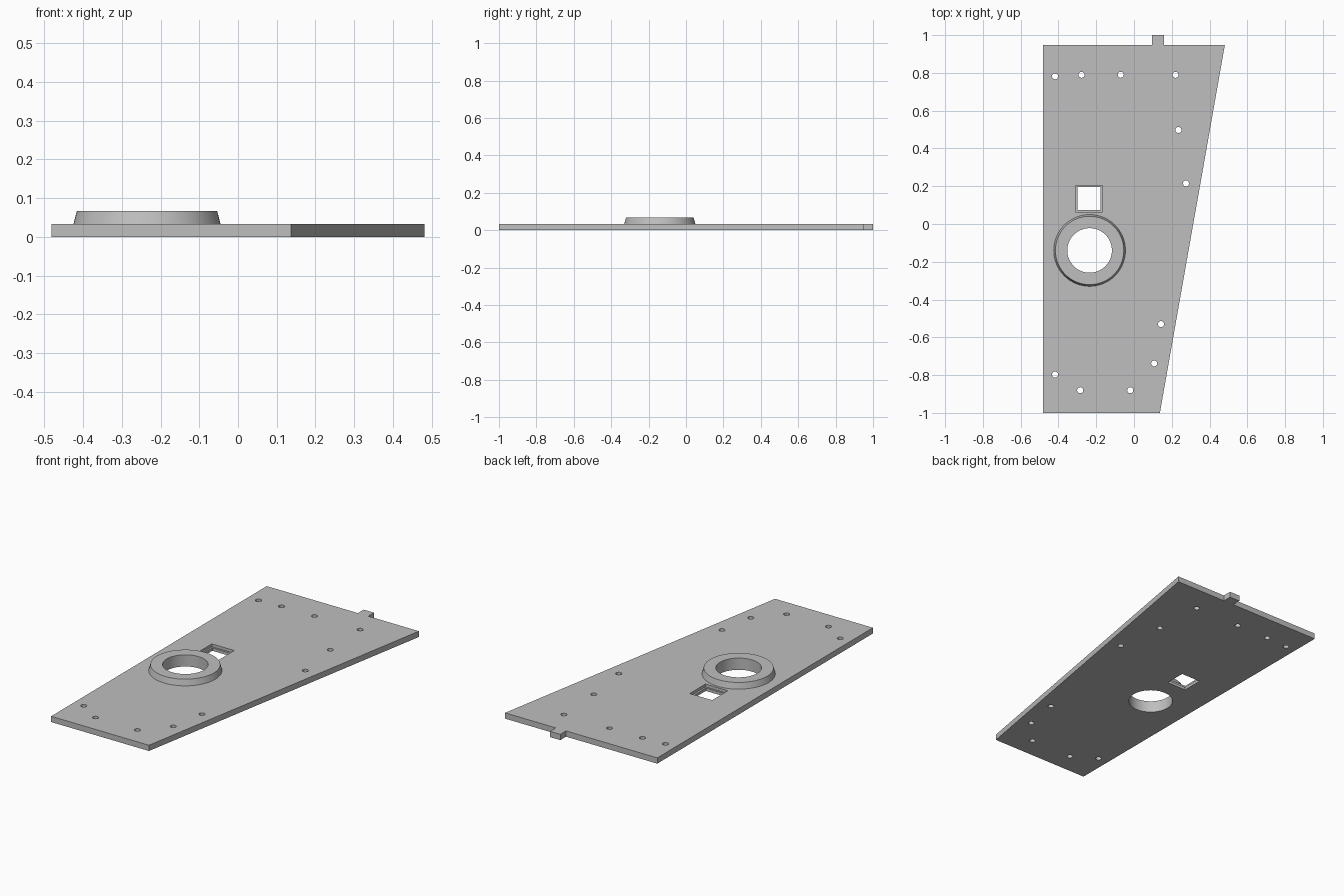
import bpy, bmesh, math

if "Cube" in bpy.data.objects:
    bpy.data.objects.remove(bpy.data.objects["Cube"], do_unlink=True)

THICK = 0.033
RING = (-0.235, -0.14)
BORE = 0.118

grey = bpy.data.materials.new("plain grey")
grey.use_nodes = True
grey.diffuse_color = (0.52, 0.52, 0.52, 1)
grey.node_tree.nodes["Principled BSDF"].inputs["Base Color"].default_value = grey.diffuse_color


def new_object(name, bm):
    bmesh.ops.recalc_face_normals(bm, faces=bm.faces)
    mesh = bpy.data.meshes.new(name)
    bm.to_mesh(mesh)
    bm.free()
    mesh.materials.append(grey)
    obj = bpy.data.objects.new(name, mesh)
    bpy.context.collection.objects.link(obj)
    return obj


def prism(bm, outline, low, high):
    face = bm.faces.new([bm.verts.new((x, y, low)) for x, y in outline])
    up = bmesh.ops.extrude_face_region(bm, geom=[face])["geom"]
    verts = [v for v in up if isinstance(v, bmesh.types.BMVert)]
    bmesh.ops.translate(bm, verts=verts, vec=(0, 0, high - low))


def circle(x, y, r, n):
    return [(x + r * math.cos(math.tau * i / n), y + r * math.sin(math.tau * i / n)) for i in range(n)]


def square(x, y, h):
    return [(x - h, y - h), (x + h, y - h), (x + h, y + h), (x - h, y + h)]


# Tapered plate with a small tab on the back edge
bm = bmesh.new()
prism(bm, [(-0.482, -1), (0.137, -1), (0.481, 0.948), (0.16, 0.948), (0.16, 1),
           (0.095, 1), (0.095, 0.948), (-0.482, 0.948)], 0, THICK)
plate = new_object("plate", bm)

# Cutter for the screw holes, the round bore and the square opening
bm = bmesh.new()
for x, y in [(-0.418, 0.782), (-0.278, 0.79), (-0.07, 0.79), (0.22, 0.79),
             (0.235, 0.498), (0.275, 0.215), (0.143, -0.53), (0.107, -0.738),
             (-0.02, -0.88), (-0.285, -0.88), (-0.418, -0.797)]:
    prism(bm, circle(x, y, 0.016, 24), -0.1, 0.1)
prism(bm, circle(*RING, BORE, 64), -0.1, 0.1)
prism(bm, square(-0.238, 0.134, 0.061), -0.1, 0.1)
holes = new_object("hole_cutter", bm)

# Cutter for the shallow ledge round the square opening
bm = bmesh.new()
prism(bm, square(-0.238, 0.134, 0.071), THICK / 2, 0.1)
ledge = new_object("ledge_cutter", bm)

for cutter in (holes, ledge):
    cutter.hide_render = True
    mod = plate.modifiers.new(cutter.name, "BOOLEAN")
    mod.operation = "DIFFERENCE"
    mod.solver = "EXACT"
    mod.object = cutter

# Bake the cuts and drop the cutters
graph = bpy.context.evaluated_depsgraph_get()
baked = bpy.data.meshes.new_from_object(plate.evaluated_get(graph))
plate.modifiers.clear()
plate.data = baked
for cutter in (holes, ledge):
    bpy.data.objects.remove(cutter, do_unlink=True)

# Raised collar with sloping outer wall, open underneath
bm = bmesh.new()
loops = []
for r, z in [(0.19, THICK), (0.181, 0.067), (BORE, 0.067), (BORE, THICK)]:
    loops.append([bm.verts.new((x, y, z)) for x, y in circle(*RING, r, 64)])
for a, b in zip(loops, loops[1:]):
    for i in range(64):
        j = (i + 1) % 64
        bm.faces.new((a[i], a[j], b[j], b[i]))
collar = new_object("collar", bm)

# Smooth round walls, sharp edges kept
bpy.ops.object.select_all(action="DESELECT")
for obj in (plate, collar):
    obj.select_set(True)
bpy.context.view_layer.objects.active = plate
bpy.ops.object.shade_smooth_by_angle(angle=math.radians(30))
